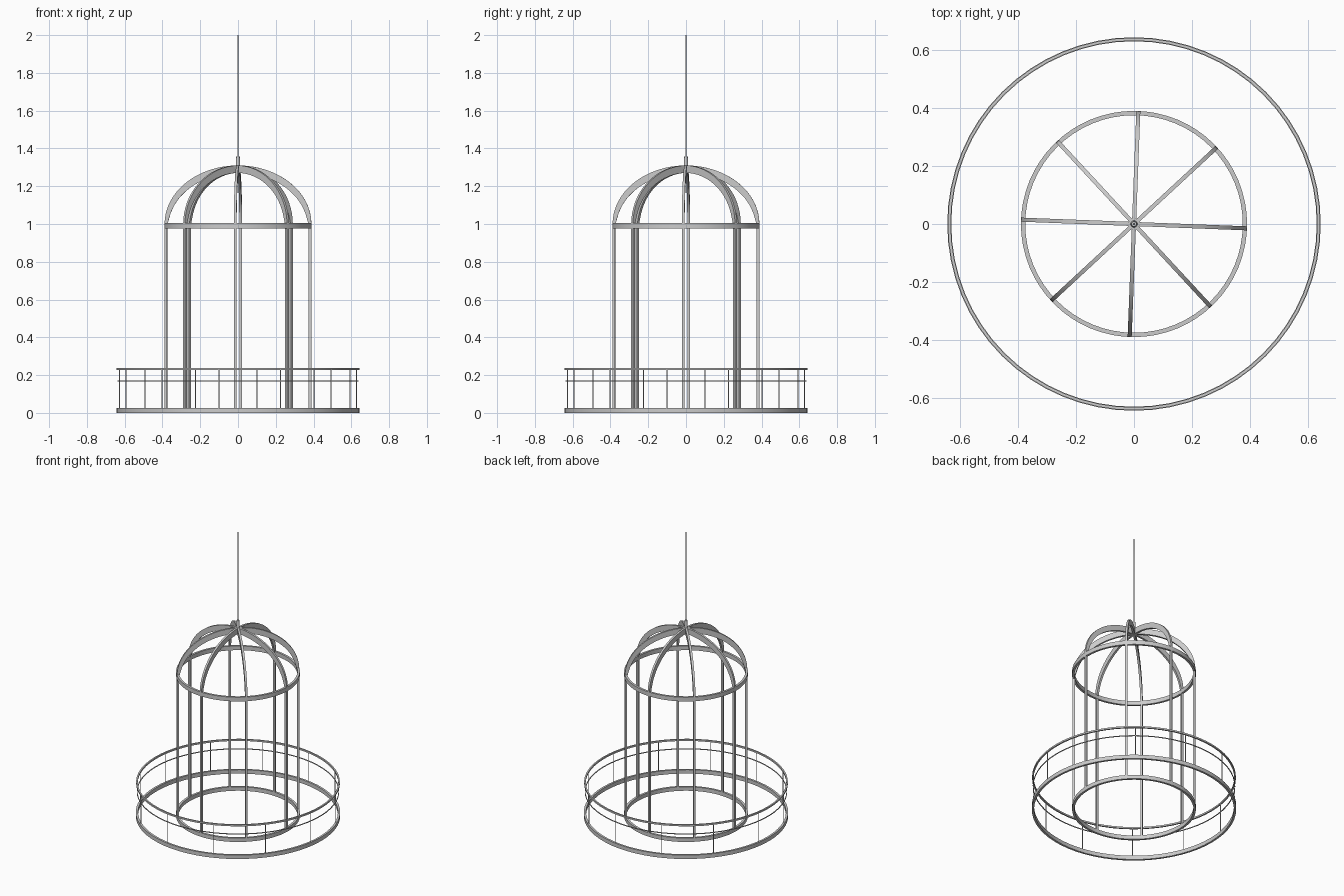
import bpy, bmesh, math
from math import sin, cos, pi, radians
from mathutils import Matrix

if "Cube" in bpy.data.objects:
    bpy.data.objects.remove(bpy.data.objects["Cube"])


def finish(name, bm, smooth=True):
    bmesh.ops.recalc_face_normals(bm, faces=bm.faces)
    me = bpy.data.meshes.new(name)
    bm.to_mesh(me)
    bm.free()
    ob = bpy.data.objects.new(name, me)
    bpy.context.collection.objects.link(ob)
    if smooth:
        bpy.context.view_layer.objects.active = ob
        ob.select_set(True)
        bpy.ops.object.shade_smooth_by_angle(angle=radians(35))
        ob.select_set(False)
    return ob


def ring(name, r0, r1, z0, z1, n=64):
    """Closed band with a rectangular section."""
    bm = bmesh.new()
    loops = [[bm.verts.new((r * cos(2 * pi * i / n), r * sin(2 * pi * i / n), z))
              for r, z in ((r0, z0), (r1, z0), (r1, z1), (r0, z1))] for i in range(n)]
    for i in range(n):
        a, b = loops[i], loops[(i + 1) % n]
        for k in range(4):
            m = (k + 1) % 4
            bm.faces.new((a[k], b[k], b[m], a[m]))
    return finish(name, bm)


def rod(bm, x, r0, r1, z0, z1, n, turn=0):
    """Upright round bar at distance x from the axis."""
    mat = Matrix.Rotation(turn, 4, 'Z') @ Matrix.Translation((x, 0, (z0 + z1) / 2))
    bmesh.ops.create_cone(bm, cap_ends=True, segments=n, radius1=r0, radius2=r1,
                          depth=z1 - z0, matrix=mat)


# Rings of the base, drum and balcony
ring("balcony_base_ring", 0.630, 0.644, 0.0, 0.027)
ring("drum_base_ring", 0.375, 0.39, 0.0, 0.027)
ring("drum_top_ring", 0.375, 0.39, 0.977, 1.006)
ring("handrail", 0.632, 0.642, 0.226, 0.237)
ring("middle_rail", 0.633, 0.638, 0.1675, 0.1725)

# Balcony rail posts
bm = bmesh.new()
for i in range(12):
    rod(bm, 0.635, 0.0025, 0.0025, 0.02, 0.23, 8, radians(-9.2 + 30 * i))
finish("rail_posts", bm)

# Drum posts and dome ribs, eight of each
posts, ribs = bmesh.new(), bmesh.new()
for i in range(8):
    turn = Matrix.Rotation(radians(-2.2 + 45 * i), 4, 'Z')
    bmesh.ops.create_cube(posts, size=1, matrix=turn @ Matrix.Translation((0.382, 0, 0.5))
                          @ Matrix.Diagonal((0.014, 0.014, 0.98, 1)))
    steps, prev = 16, None
    for k in range(steps + 1):
        t = pi / 2 * k / steps
        deep = 0.016 + 0.023 * sin(t) ** 0.6      # ribs deepen towards the crown
        nx, nz = 0.31 * cos(t), 0.389 * sin(t)
        s = deep / math.hypot(nx, nz)
        xo, zo = 0.389 * cos(t), 1 + 0.31 * sin(t)
        xi, zi = xo - nx * s, zo - nz * s
        pts = [(xo, -0.007, zo), (xo, 0.007, zo), (xi, 0.007, zi), (xi, -0.007, zi)]
        cur = [ribs.verts.new(turn @ Matrix.Translation(p).to_translation()) for p in pts]
        if prev:
            for j in range(4):
                m = (j + 1) % 4
                ribs.faces.new((prev[j], prev[m], cur[m], cur[j]))
        else:
            ribs.faces.new(cur)
        prev = cur
    ribs.faces.new(prev)
finish("drum_posts", posts, False)
finish("dome_ribs", ribs)

# Finial and lightning rod
bm = bmesh.new()
rod(bm, 0, 0.014, 0.009, 1.27, 1.36, 16)
finish("finial", bm)
bm = bmesh.new()
rod(bm, 0, 0.0035, 0.0015, 1.35, 2.0, 12)
finish("lightning_rod", bm)
